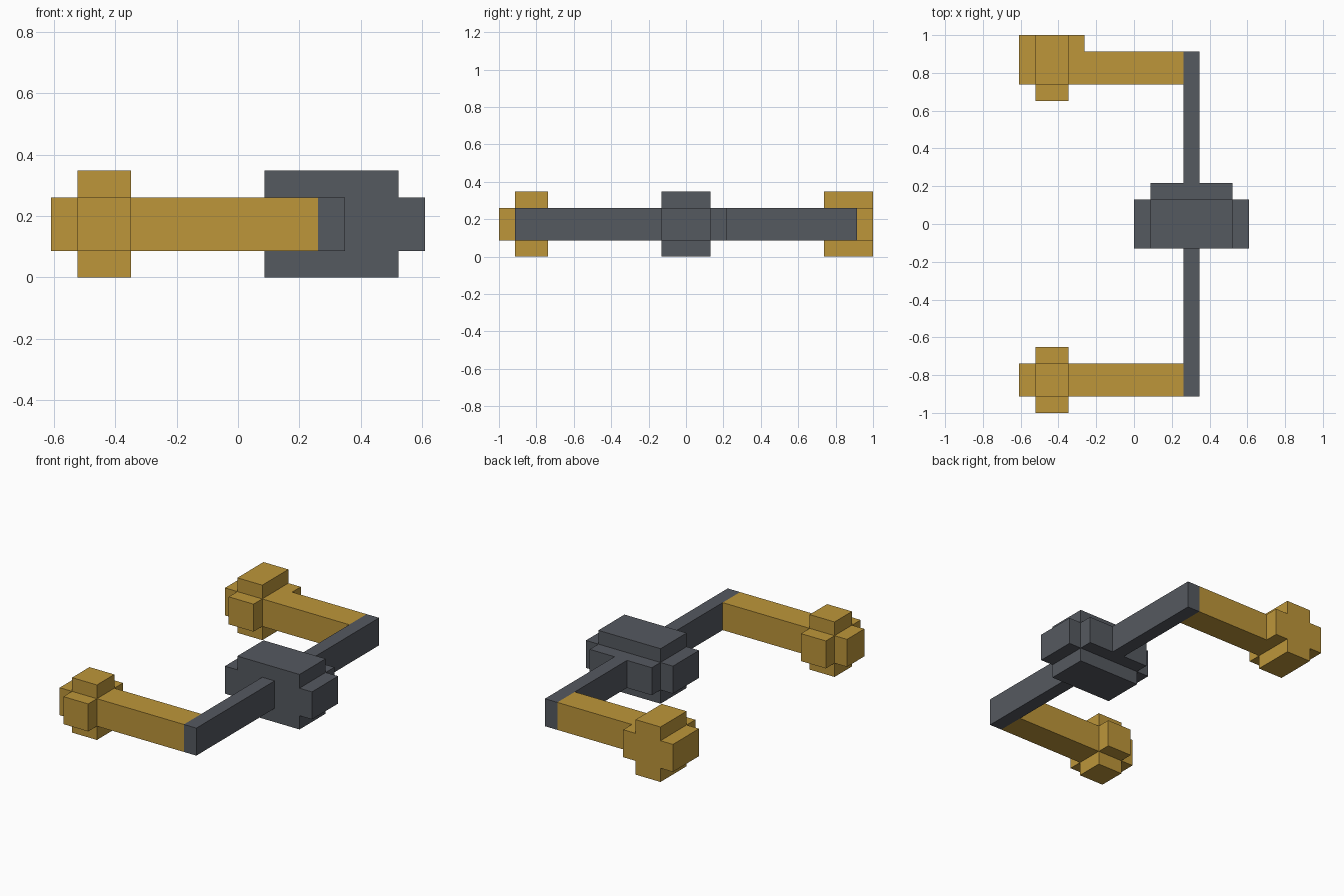
import bpy
import bmesh

cube = bpy.data.objects.get("Cube")
if cube:
    bpy.data.objects.remove(cube, do_unlink=True)

U = 2 / 23  # one block of the grid the model is built on


def make_material(name, rgb):
    mat = bpy.data.materials.new(name)
    mat.use_nodes = True
    colour = (*rgb, 1)
    mat.diffuse_color = colour
    mat.node_tree.nodes["Principled BSDF"].inputs["Base Color"].default_value = colour
    return mat


gold = make_material("gold", (0.51, 0.305, 0.042))
steel = make_material("dark grey", (0.091, 0.1, 0.117))


def prism(name, profile, y0, y1, mat):
    """Extrude an x-z outline, given in blocks, from y0 to y1."""
    bm = bmesh.new()
    face = bm.faces.new([bm.verts.new((x * U, y0 * U, z * U)) for x, z in profile])
    moved = bmesh.ops.extrude_face_region(bm, geom=[face])["geom"]
    verts = [v for v in moved if isinstance(v, bmesh.types.BMVert)]
    bmesh.ops.translate(bm, verts=verts, vec=(0, (y1 - y0) * U, 0))
    bmesh.ops.recalc_face_normals(bm, faces=bm.faces)
    mesh = bpy.data.meshes.new(name)
    bm.to_mesh(mesh)
    bm.free()
    mesh.materials.append(mat)
    obj = bpy.data.objects.new(name, mesh)
    bpy.context.collection.objects.link(obj)
    return obj


def bar(x0, x1):
    """Rectangle of the middle two layers."""
    return [(x0, 1), (x1, 1), (x1, 3), (x0, 3)]


def plus(x0, x1):
    """Cross outline: the middle layers reach one block past the tall core."""
    a, b = x0 + 1, x1 - 1
    return [(x0, 1), (a, 1), (a, 0), (b, 0), (b, 1), (x1, 1),
            (x1, 3), (b, 3), (b, 4), (a, 4), (a, 3), (x0, 3)]


# Central hub with its raised back plate, and the long cross bar
prism("hub", plus(0, 7), -1.5, 1.5, steel)
prism("hub_back_plate", bar(1, 6), 1.5, 2.5, steel)
prism("front_cross_bar", bar(3, 4), -10.5, -1.5, steel)
prism("back_cross_bar", bar(3, 4), 2.5, 10.5, steel)

# Two arms reaching sideways from the bar
for side, y0 in (("front", -10.5), ("back", 8.5)):
    prism(side + "_arm", bar(-3, 3), y0, y0 + 2, gold)

# Knobs at the arm ends; the back one has a flat, thicker cross
prism("front_knob", plus(-7, -3), -10.5, -8.5, gold)
prism("front_knob_outer_stub", bar(-6, -4), -11.5, -10.5, gold)
prism("front_knob_inner_stub", bar(-6, -4), -8.5, -7.5, gold)
prism("back_knob", plus(-7, -3), 8.5, 11.5, gold)
prism("back_knob_inner_stub", bar(-6, -4), 7.5, 8.5, gold)
